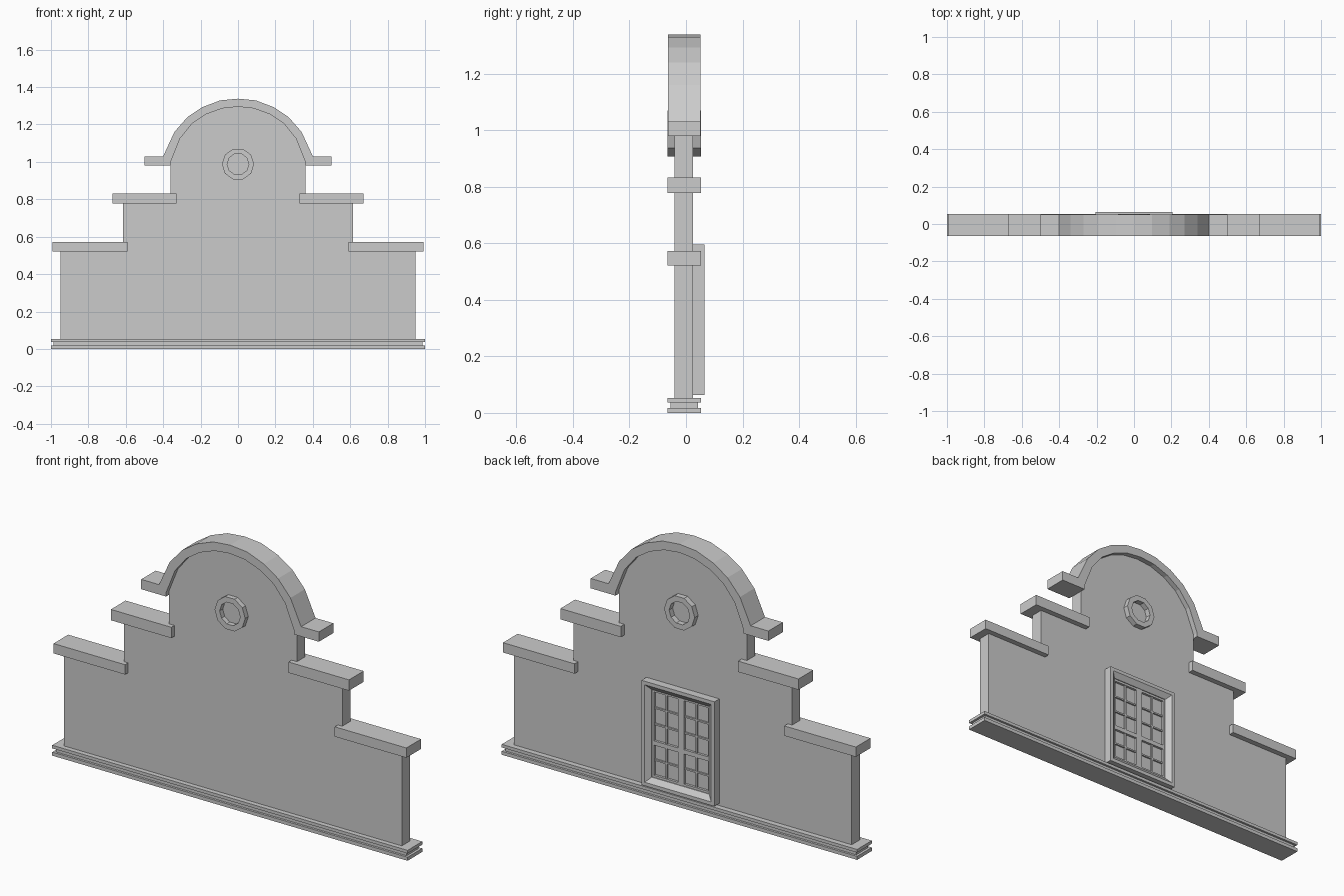
import bpy, bmesh, math

if "Cube" in bpy.data.objects:
    bpy.data.objects.remove(bpy.data.objects["Cube"])


def finish(name, bm):
    bmesh.ops.recalc_face_normals(bm, faces=bm.faces[:])
    me = bpy.data.meshes.new(name)
    bm.to_mesh(me)
    bm.free()
    ob = bpy.data.objects.new(name, me)
    bpy.context.collection.objects.link(ob)
    return ob


def add_box(bm, x0, x1, y0, y1, z0, z1):
    g = bmesh.ops.create_cube(bm, size=1)
    for v in g["verts"]:
        v.co = ((x0 + x1) / 2 + v.co.x * (x1 - x0),
                (y0 + y1) / 2 + v.co.y * (y1 - y0),
                (z0 + z1) / 2 + v.co.z * (z1 - z0))


def boxes(name, dims):
    bm = bmesh.new()
    for d in dims:
        add_box(bm, *d)
    return finish(name, bm)


def extrude_profile(name, pts, y0, y1):
    """Extrude an (x, z) outline from y0 to y1."""
    bm = bmesh.new()
    f = bm.faces.new([bm.verts.new((x, y0, z)) for x, z in pts])
    g = bmesh.ops.extrude_face_region(bm, geom=[f])
    for v in g["geom"]:
        if isinstance(v, bmesh.types.BMVert):
            v.co.y = y1
    return finish(name, bm)


def nested_rings(name, loops):
    """Skin a closed chain of matching outlines into a hollow frame."""
    bm = bmesh.new()
    rings = [[bm.verts.new(p) for p in loop] for loop in loops]
    n = len(rings[0])
    for a, b in zip(rings, rings[1:] + rings[:1]):
        for i in range(n):
            j = (i + 1) % n
            bm.faces.new((a[i], a[j], b[j], b[i]))
    return finish(name, bm)


def mirrored(half):
    """Half outline ending on the centre line -> full outline."""
    return half + [(-x, z) for x, z in reversed(half[:-1])]


WALL_F, WALL_B = -0.04, 0.025
CAP_F, CAP_B = -0.065, 0.053

# stepped wall with arched top
inner = [(-0.36, 1.0), (-0.31, 1.125), (-0.245, 1.205),
         (-0.17, 1.255), (-0.085, 1.286), (0, 1.295)]
outer = [(-0.40, 1.03), (-0.34, 1.16), (-0.27, 1.24),
         (-0.19, 1.293), (-0.095, 1.329), (0, 1.338)]
steps = [(-0.95, 0.04), (-0.95, 0.54), (-0.615, 0.54), (-0.615, 0.80), (-0.36, 0.80)]
extrude_profile("gable_wall", mirrored(steps + inner), WALL_F, WALL_B)

# arched coping with side ledges
coping = mirrored([(-0.5, 0.98), (-0.5, 1.03)] + outer)
under = mirrored([(-0.36, 0.98)] + inner)
extrude_profile("arch_coping", coping + under[::-1], -0.064, 0.052)

# step copings, both sides
for name, x0, x1, z0, z1 in (("lower_coping", 0.59, 0.993, 0.522, 0.572),
                             ("middle_coping", 0.33, 0.67, 0.777, 0.832)):
    boxes(name, [(x0, x1, CAP_F, CAP_B, z0, z1), (-x1, -x0, CAP_F, CAP_B, z0, z1)])

# base moulding
boxes("base_moulding", [(-1, 1, CAP_F, CAP_B, 0, 0.018),
                        (-0.987, 0.987, -0.054, 0.042, 0.018, 0.037),
                        (-1, 1, CAP_F, CAP_B, 0.037, 0.053)])


# round ornament ring, passing through the wall
def circle(r, y, n=10):
    return [(r * math.cos(2 * math.pi * i / n), y, 0.988 + r * math.sin(2 * math.pi * i / n))
            for i in range(n)]


nested_rings("round_ornament", [circle(0.086, CAP_F), circle(0.086, CAP_B),
                                circle(0.058, CAP_B), circle(0.058, CAP_F)])


# bevelled window frame on the back
def rect(inset, y):
    x, z0, z1 = 0.205 - inset, 0.064 + inset, 0.596 - inset
    return [(-x, y, z0), (x, y, z0), (x, y, z1), (-x, y, z1)]


nested_rings("window_frame", [rect(0, 0.02), rect(0, 0.065), rect(0.018, 0.065),
                              rect(0.043, 0.045), rect(0.043, 0.02)])

# casements: rails, stiles and glazing bars
Z0, ZS, Z1 = 0.107, 0.282, 0.553
bars = [(-0.013, 0.013, 0.02, 0.044, Z0, Z1)]
for x0, x1 in ((-0.163, -0.006), (0.006, 0.163)):
    for lo, hi, rows in ((Z0, ZS, 2), (ZS, Z1, 3)):
        t, m = 0.011, 0.004
        bars += [(x0, x0 + t, 0.02, 0.041, lo, hi), (x1 - t, x1, 0.02, 0.041, lo, hi),
                 (x0, x1, 0.02, 0.041, lo, lo + t), (x0, x1, 0.02, 0.041, hi - t, hi)]
        xc = (x0 + x1) / 2
        bars.append((xc - m, xc + m, 0.02, 0.038, lo, hi))
        for r in range(1, rows):
            z = lo + t + (hi - lo - 2 * t) * r / rows
            bars.append((x0, x1, 0.02, 0.037, z - m, z + m))
boxes("window_casements", bars)

# glass
boxes("window_glass", [(-0.165, 0.165, 0.02, 0.029, Z0 - 0.002, Z1 + 0.002)])
